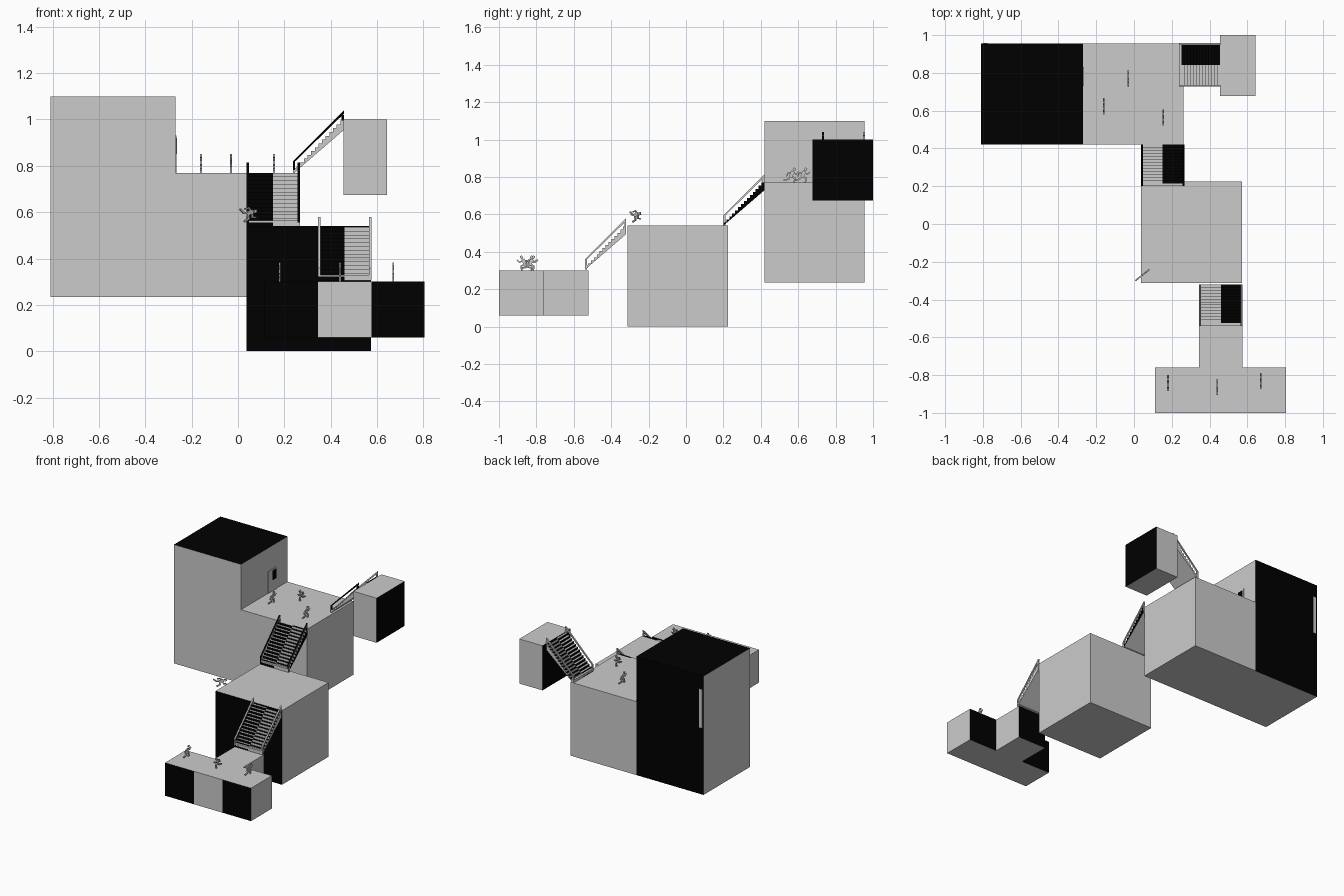
import bpy, bmesh
from math import pi
from mathutils import Vector, Matrix

if "Cube" in bpy.data.objects:
    bpy.data.objects.remove(bpy.data.objects["Cube"])


def material(name, value):
    m = bpy.data.materials.new(name)
    m.use_nodes = True
    m.diffuse_color = (value, value, value, 1)
    m.node_tree.nodes["Principled BSDF"].inputs["Base Color"].default_value = m.diffuse_color
    return m


MATS = [material("pale_grey", 0.6), material("black", 0.0)]
AXES = {"+x": (1, 0, 0), "-x": (-1, 0, 0), "+y": (0, 1, 0),
        "-y": (0, -1, 0), "+z": (0, 0, 1), "-z": (0, 0, -1)}


def finish(name, bm, is_black, matrix=Matrix()):
    bmesh.ops.recalc_face_normals(bm, faces=bm.faces)
    bm.normal_update()
    for f in bm.faces:
        f.material_index = int(is_black(f.normal))
    mesh = bpy.data.meshes.new(name)
    bm.to_mesh(mesh)
    bm.free()
    for m in MATS:
        mesh.materials.append(m)
    ob = bpy.data.objects.new(name, mesh)
    ob.matrix_world = matrix
    bpy.context.collection.objects.link(ob)
    return ob


def facing(*names):
    dirs = [Vector(AXES[n]) for n in names]
    return lambda n: any(n.dot(d) > 0.6 for d in dirs)


def add_prism(bm, outline, x0, x1):
    # Extrude a (y, z) outline along x
    face = bm.faces.new([bm.verts.new((x0, y, z)) for y, z in outline])
    ext = bmesh.ops.extrude_face_region(bm, geom=[face])["geom"]
    bmesh.ops.translate(bm, vec=(x1 - x0, 0, 0),
                        verts=[v for v in ext if isinstance(v, bmesh.types.BMVert)])


def box(name, x, y, z, *black):
    bm = bmesh.new()
    add_prism(bm, [(y[0], z[0]), (y[1], z[0]), (y[1], z[1]), (y[0], z[1])], *x)
    return finish(name, bm, facing(*black))


# Blocks
box("tower", (-.81, -.27), (.42, .955), (.235, 1.1), "+z", "+y")
box("terrace", (-.27, .262), (.42, .955), (.235, .77))
box("middle_block", (.037, .573), (-.312, .225), (0, .54), "-y")
box("upper_block", (.456, .643), (.677, 1), (.675, 1), "+x", "-x")
box("landing_left_wing", (.575, .805), (-1, -.76), (.06, .3), "+y", "-y")
box("landing_right_wing", (.112, .345), (-1, -.76), (.06, .3), "+y", "-y")
box("landing_stem", (.345, .575), (-1, -.52), (.06, .3), "+y")

# Tower doorway and rear slit
box("door_panel", (-.271, -.266), (.73, .83), (.77, .93))
box("door_opening", (-.267, -.264), (.775, .82), (.85, .92), "+x")
box("rear_slit", (-.8, -.775), (.954, .958), (.72, 1.0))

# Stairs, built climbing along +y from the origin
RUN, RISE, WIDE, STEPS = .22, .23, .23, 14


def stairs(name, matrix, flip, side_black, rail_black):
    sx = WIDE / 2
    dy, dz = RUN / STEPS, RISE / STEPS
    outline = [(0, 0)]
    for i in range(STEPS):
        outline += [(i * dy, (i + 1) * dz), ((i + 1) * dy, (i + 1) * dz)]
    outline += [(RUN, RISE - .04)]
    for side in (-1, 1):
        label = "left" if side > 0 else "right"
        riser_black = (side < 0) != flip

        def tread_rule(n):
            if n.y < -.9:
                return riser_black
            if n.z > .9:
                return not riser_black
            return side_black and n.x > .9
        bm = bmesh.new()
        add_prism(bm, outline, *sorted((0, side * sx)))
        finish(name + "_steps_" + label, bm, tread_rule, matrix)

        # Handrail with end posts
        bm = bmesh.new()
        t, h = .01, .055
        xs = sorted((side * sx, side * (sx - t)))
        add_prism(bm, [(0, h - t), (RUN, RISE + h - 2 * t - .005),
                       (RUN, RISE + h - .01), (0, h)], *xs)
        for y, z in ((0, 0), (RUN - t, RISE - .03)):
            add_prism(bm, [(y, z), (y + t, z), (y + t, z + h), (y, z + h)], *xs)
        finish(name + "_rail_" + label, bm, lambda n: rail_black(n, side), matrix)
    # Cross bar at the foot
    bm = bmesh.new()
    add_prism(bm, [(0, .01), (.015, .01), (.015, .025), (0, .025)], -sx, sx)
    finish(name + "_foot_bar", bm, lambda n: False, matrix)


stairs("lower_stairs", Matrix.Translation((.46, -.54, .305)), False, False,
       lambda n, s: False)
stairs("middle_stairs", Matrix.Translation((.152, .2, .54)), False, True,
       lambda n, s: n.y < -.5)
stairs("upper_stairs", Matrix.Translation((.237, .842, .765)) @ Matrix.Rotation(-pi / 2, 4, "Z"),
       True, False, lambda n, s: s > 0 and (n.x > .5 or n.y > .9))


# Flat running figures
LIMBS = [((0, .034), (.012, .058), .018), ((.016, .064), (.022, .076), .014),
         ((0, .034), (.022, .024), .009), ((.022, .024), (.018, 0), .008),
         ((0, .034), (-.014, .018), .009), ((-.014, .018), (-.036, .014), .008),
         ((.01, .056), (.03, .044), .007), ((.03, .044), (.042, .056), .006),
         ((.01, .056), (-.014, .052), .007), ((-.014, .052), (-.022, .036), .006)]


def figure(name, place, turn=0, tilt=0):
    bm = bmesh.new()
    for a, b, w in LIMBS:
        a, b = Vector(a), Vector(b)
        d = (b - a).normalized()
        s = Vector((-d.y, d.x)) * w / 2
        add_prism(bm, [a + s, a - s, b - s + d * .003, b + s + d * .003], -.004, .004)
    matrix = (Matrix.Translation(place) @ Matrix.Rotation(turn, 4, "Z")
              @ Matrix.Rotation(tilt, 4, "X"))
    finish(name, bm, lambda n: False, matrix)


for i, (x, y) in enumerate([(-.16, .62), (-.03, .775), (.155, .56)]):
    figure("terrace_figure_%d" % (i + 1), (x, y, .77), pi * (i % 2))
for i, (x, y) in enumerate([(.18, -.845), (.44, -.86), (.67, -.835)]):
    figure("landing_figure_%d" % (i + 1), (x, y, .3), pi * (i % 2))
figure("leaping_figure", (.02, -.29, .575), -.9, -.9)
